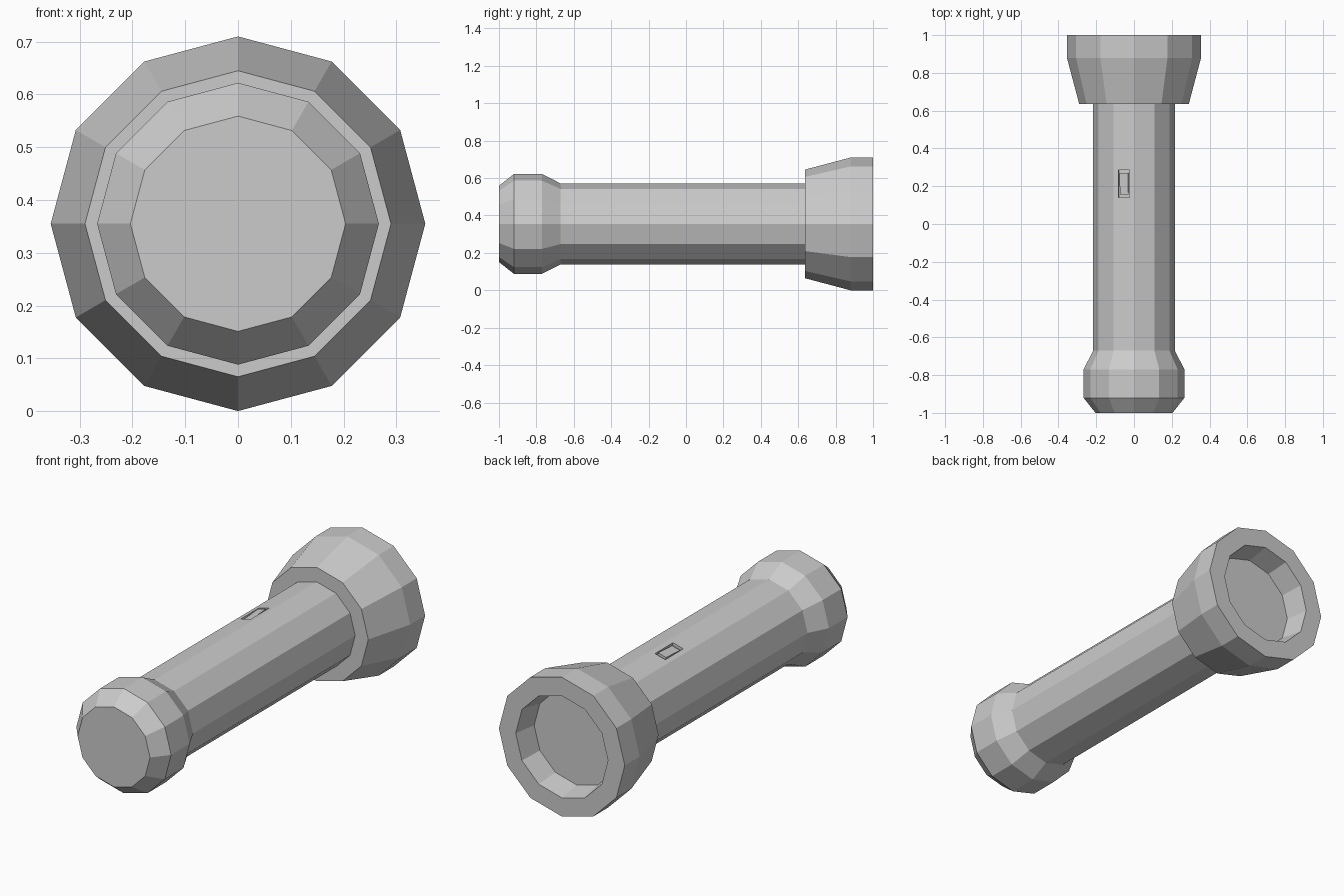
import bpy, bmesh, math
from mathutils import Matrix

if "Cube" in bpy.data.objects:
    bpy.data.objects.remove(bpy.data.objects["Cube"])

SIDES = 12
AXIS_Z = 0.355


def make_object(name, bm):
    bmesh.ops.recalc_face_normals(bm, faces=bm.faces)
    mesh = bpy.data.meshes.new(name)
    bm.to_mesh(mesh)
    bm.free()
    obj = bpy.data.objects.new(name, mesh)
    bpy.context.collection.objects.link(obj)
    return obj


def lathe(name, profile, caps=(True, True)):
    """Sweep (radius, y) points round the long axis as flat facets."""
    bm = bmesh.new()
    rings = []
    for r, y in profile:
        angles = [2 * math.pi * i / SIDES for i in range(SIDES)]
        rings.append([bm.verts.new((r * math.cos(a), y, AXIS_Z + r * math.sin(a)))
                      for a in angles])
    for a, b in zip(rings, rings[1:]):
        for i in range(SIDES):
            j = (i + 1) % SIDES
            bm.faces.new((a[i], a[j], b[j], b[i]))
    for cap, ring in zip(caps, (rings[0], rings[-1])):
        if cap:
            bm.faces.new(ring)
    return make_object(name, bm)


def switch_part(name, width, length, low, high, slope=0.0):
    """Box on the upper facet left of centre; low/high are along its normal."""
    bm = bmesh.new()
    bmesh.ops.create_cube(bm, size=1)
    for v in bm.verts:
        top = high + slope * (1 if v.co.y > 0 else -1)
        v.co = (v.co.x * width, v.co.y * length, top if v.co.z > 0 else low)
    tilt = math.radians(15)
    apothem = BODY_R * math.cos(tilt)
    place = Matrix.Translation((-apothem * math.sin(tilt), 0.213,
                                AXIS_Z + apothem * math.cos(tilt)))
    bm.transform(place @ Matrix.Rotation(-tilt, 4, 'Y'))
    return make_object(name, bm)


BODY_R = 0.216

# Handle tube
body = lathe("body", [(BODY_R, -0.67), (BODY_R, 0.64)])

# Rounded end cap
lathe("tail_cap", [(0.204, -1.0), (0.267, -0.92), (0.267, -0.77), (BODY_R, -0.67)],
      caps=(True, False))

# Flared head with recessed opening
lathe("head", [(BODY_R - 0.005, 0.635), (0.29, 0.635), (0.355, 0.88), (0.355, 1.0),
               (0.26, 1.0), (0.24, 0.88)], caps=(False, False))

# Flat lens closing the recess
lathe("lens", [(0.24, 0.87), (0.24, 0.88)])

# Switch slot cut into the body
cutter = switch_part("switch_slot_cutter", 0.06, 0.145, -0.015, 0.03)
cutter.hide_render = True
cutter.display_type = 'WIRE'
slot = body.modifiers.new("switch_slot", 'BOOLEAN')
slot.operation = 'DIFFERENCE'
slot.solver = 'EXACT'
slot.object = cutter

# Rocker switch inside the slot
switch_part("switch_button", 0.046, 0.115, -0.016, -0.002, slope=0.004)
